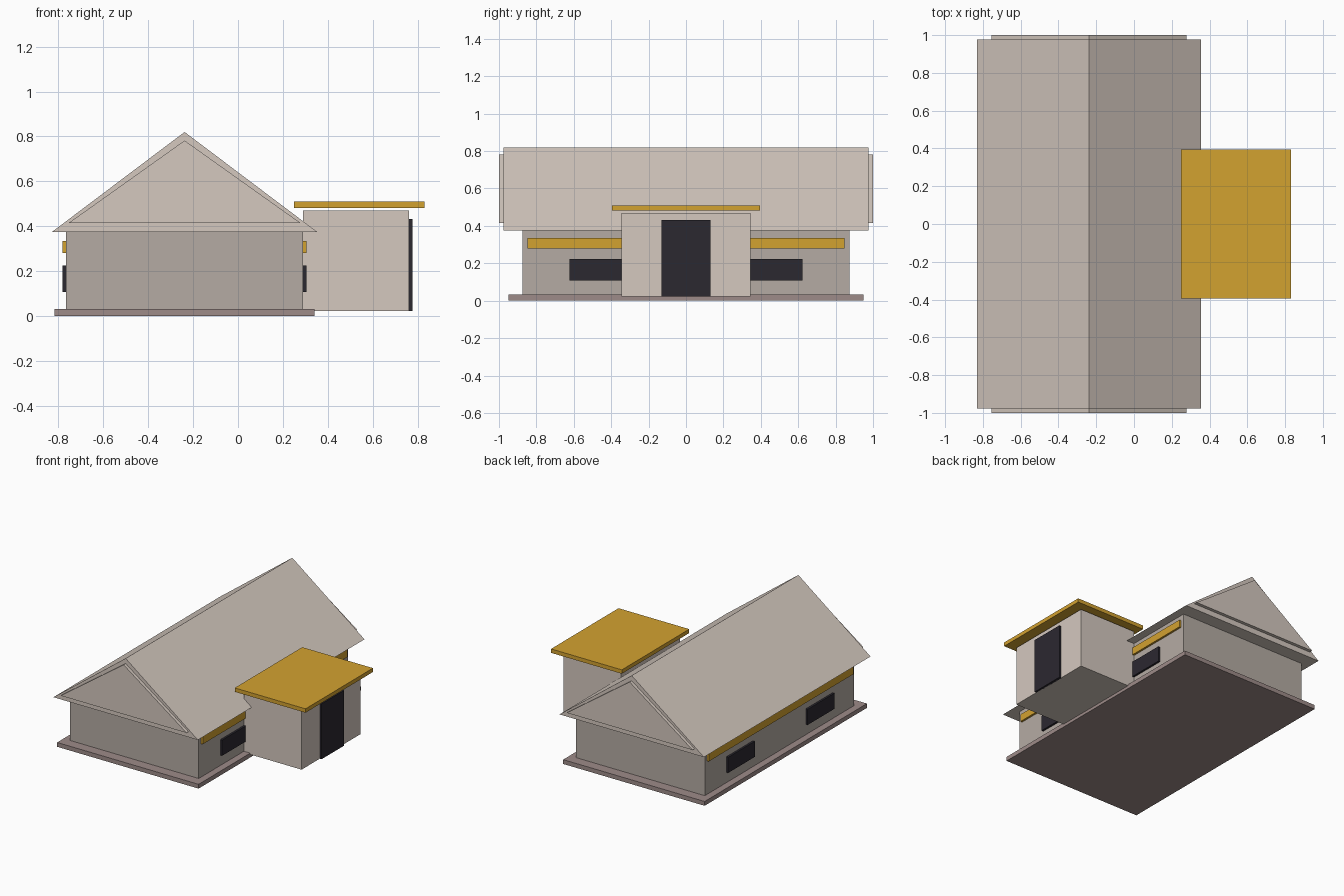
import bpy

if "Cube" in bpy.data.objects:
    bpy.data.objects.remove(bpy.data.objects["Cube"])


def material(name, rgb):
    m = bpy.data.materials.new(name)
    m.diffuse_color = (*rgb, 1)
    m.use_nodes = True
    m.node_tree.nodes["Principled BSDF"].inputs["Base Color"].default_value = m.diffuse_color
    return m


ROOF = material("pale_stone", (0.66, 0.58, 0.52))
WALL = material("grey_plaster", (0.46, 0.41, 0.37))
BASE = material("foundation_brown", (0.34, 0.26, 0.25))
GOLD = material("gold_trim", (0.65, 0.36, 0.03))
DARK = material("dark_glass", (0.024, 0.021, 0.03))


def mesh(name, verts, faces, mat):
    me = bpy.data.meshes.new(name)
    me.from_pydata(verts, [], faces)
    me.materials.append(mat)
    ob = bpy.data.objects.new(name, me)
    bpy.context.collection.objects.link(ob)
    return ob


def box(name, x, y, z, mat):
    verts = [(a, b, c) for c in z for b in y for a in x]
    faces = [(0, 2, 3, 1), (4, 5, 7, 6), (0, 1, 5, 4),
             (2, 6, 7, 3), (0, 4, 6, 2), (1, 3, 7, 5)]
    return mesh(name, verts, faces, mat)


def gable(name, half_width, y, z, mat):
    # Triangular prism along y, centred on the ridge line
    profile = [(CX - half_width, z[0]), (CX + half_width, z[0]), (CX, z[1])]
    verts = [(px, b, pz) for b in y for px, pz in profile]
    faces = [(0, 1, 2), (5, 4, 3), (0, 3, 4, 1), (1, 4, 5, 2), (2, 5, 3, 0)]
    return mesh(name, verts, faces, mat)


CX = -0.238  # centre line of the main hall

# Main hall
box("foundation", (CX - 0.58, CX + 0.58), (-0.95, 0.95), (0, 0.032), BASE)
box("hall_walls", (CX - 0.528, CX + 0.528), (-0.874, 0.874), (0.032, 0.376), WALL)
gable("main_roof", 0.592, (-0.976, 0.976), (0.374, 0.82), ROOF)

# Raised triangular panels on both gable ends
for label, s in (("front", -1), ("back", 1)):
    gable(label + "_gable_panel", 0.516, sorted((s * 0.97, s)), (0.415, 0.782), ROOF)

# Gold bands and windows along both long walls
for label, s in (("left", -1), ("right", 1)):
    xs = sorted((CX + s * 0.522, CX + s * 0.543))
    box(label + "_gold_band", xs, (-0.848, 0.848), (0.28, 0.335), GOLD)
    for end, t in (("front", -1), ("back", 1)):
        box(f"{label}_{end}_window", xs, sorted((t * 0.31, t * 0.622)), (0.108, 0.224), DARK)

# Entrance annex with door and floating flat roof
box("annex", (0.29, 0.763), (-0.345, 0.345), (0.022, 0.47), ROOF)
box("door", (0.758, 0.778), (-0.131, 0.131), (0.022, 0.432), DARK)
box("annex_roof", (0.25, 0.83), (-0.395, 0.395), (0.481, 0.51), GOLD)
